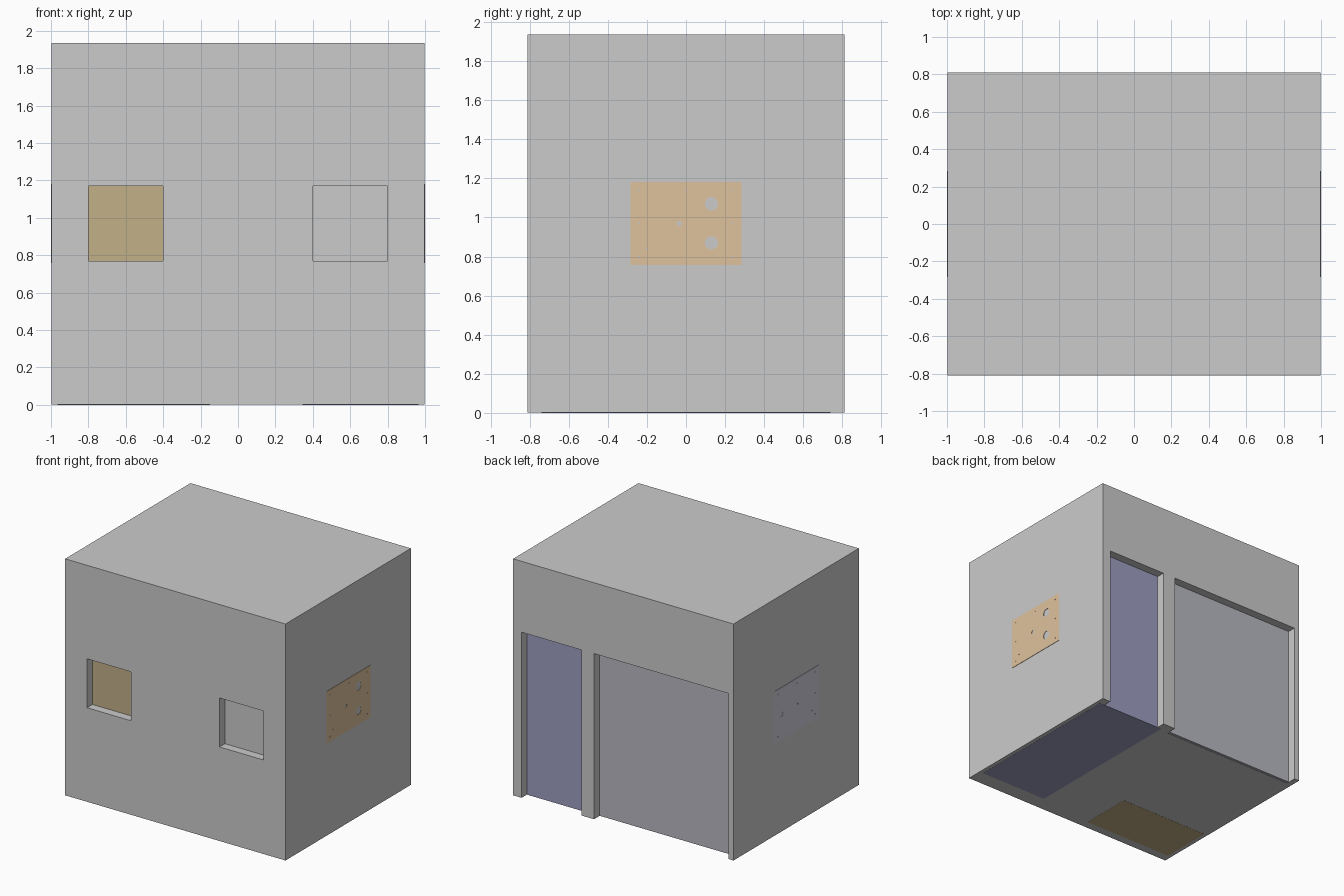
import bpy, bmesh
from math import pi
from mathutils import Matrix, Vector

if "Cube" in bpy.data.objects:
    bpy.data.objects.remove(bpy.data.objects["Cube"])

HX, HY, TOP = 0.997, 0.81, 1.935    # body half sizes and height
DEPTH = 0.07                        # wall thickness seen in the openings
DOOR_TOP = 1.355


def material(name, rgb):
    m = bpy.data.materials.new(name)
    m.diffuse_color = (*rgb, 1)
    m.use_nodes = True
    m.node_tree.nodes["Principled BSDF"].inputs["Base Color"].default_value = m.diffuse_color
    return m


def make(name, bm, mat=None):
    me = bpy.data.meshes.new(name)
    bm.to_mesh(me)
    bm.free()
    ob = bpy.data.objects.new(name, me)
    bpy.context.collection.objects.link(ob)
    if mat:
        me.materials.append(mat)
    return ob


def add_box(bm, lo, hi):
    lo, hi = Vector(lo), Vector(hi)
    m = Matrix.Translation((lo + hi) / 2) @ Matrix.Diagonal((*(hi - lo), 1))
    bmesh.ops.create_cube(bm, size=1, matrix=m)


def box(name, lo, hi, mat=None):
    bm = bmesh.new()
    add_box(bm, lo, hi)
    return make(name, bm, mat)


def cut(ob, cutter):
    mod = ob.modifiers.new("openings", "BOOLEAN")
    mod.operation = "DIFFERENCE"
    mod.solver = "EXACT"
    mod.object = cutter
    cutter.hide_render = True
    cutter.hide_set(True)


orange = material("orange", (0.74, 0.54, 0.34))
brown = material("brown", (0.54, 0.44, 0.25))
blue = material("blue", (0.34, 0.34, 0.53))
slate = material("slate", (0.48, 0.48, 0.54))
lilac = material("lilac", (0.62, 0.62, 0.71))

# Building body with two windows in front and two doorways at the back
body = box("building_body", (-HX, -HY, 0.001), (HX, HY, TOP))
bm = bmesh.new()
add_box(bm, (-0.8, -1, 0.77), (-0.4, -HY + DEPTH + 0.02, 1.17))
add_box(bm, (0.4, -1, 0.77), (0.8, -HY + DEPTH, 1.17))
for x0, x1 in ((0.38, 0.92), (-0.95, 0.265)):
    add_box(bm, (x0, HY - DEPTH - 0.02, -0.1), (x1, 1, DOOR_TOP))
cut(body, make("opening_cutter", bm))

# Room blocks whose faces show in the openings and under the floor
back, front = HY - DEPTH, -HY + DEPTH
box("narrow_door_room", (0.345, -0.68, 0), (0.965, back, 1.5), blue)
box("wide_door_room", (-0.965, 0.1, 0.003), (0.3, back, 1.5), slate)
box("window_room", (-0.965, front, 0), (-0.15, -0.3, 1.5), brown)


# Side plates with bolt holes and larger ports
def plate(name, side, holes, mat):
    x0, x1 = sorted((side * (HX - 0.002), side * 1.0))
    ob = box(name, (x0, -0.283, 0.757), (x1, 0.283, 1.181), mat)
    bm = bmesh.new()
    for y, z, r in holes:
        m = Matrix.Translation((side, y, z)) @ Matrix.Rotation(pi / 2, 4, "Y")
        bmesh.ops.create_cone(bm, cap_ends=True, segments=24, radius1=r,
                              radius2=r, depth=0.1, matrix=m)
    cut(ob, make(name + "_cutter", bm))


bolts = [(y, z, 0.005) for y in (-0.24, 0.24) for z in (0.797, 0.97, 1.143)]
bolts += [(0, 1.143, 0.005), (-0.2, 0.84, 0.005)]
plate("right_plate", 1, bolts + [(0.13, 1.07, 0.034), (0.13, 0.87, 0.034),
                                 (-0.035, 0.97, 0.013)], orange)
plate("left_plate", -1, [b for b in bolts if b[:2] != (0.24, 0.97)]
      + [(0.195, 0.963, 0.022), (-0.01, 0.967, 0.008)], lilac)
